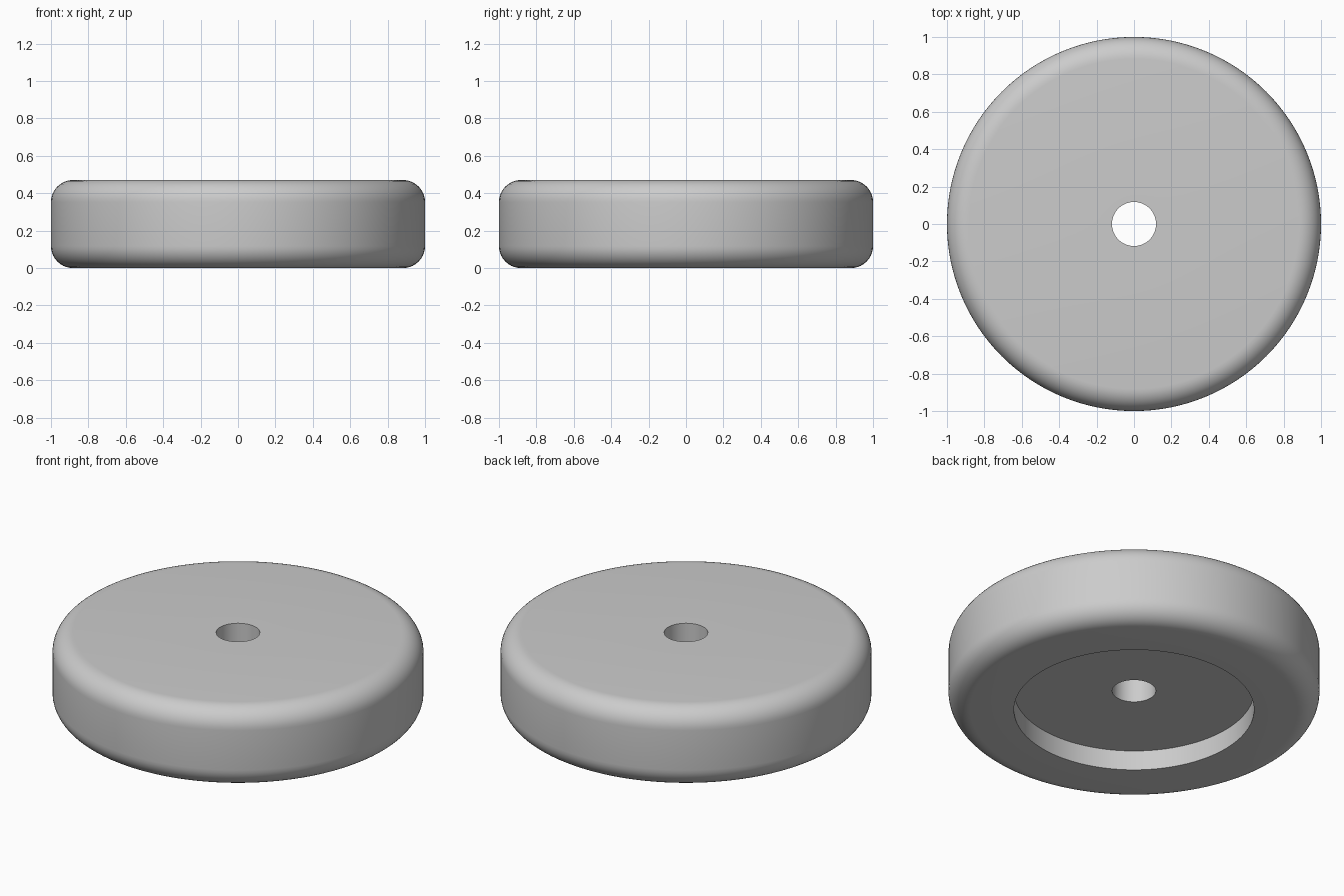
import bpy
import bmesh
from math import cos, sin, pi, radians

cube = bpy.data.objects.get("Cube")
if cube:
    bpy.data.objects.remove(cube, do_unlink=True)

# Main dimensions
UNIT = 1 / 17
RADIUS, HEIGHT = 1.0, 8 * UNIT
HOLE = FILLET = DEPTH = 2 * UNIT
RECESS = 11 * UNIT
SIDES, STEPS = 128, 10

grey = bpy.data.materials.new("light_grey")
grey.use_nodes = True
colour = (0.6, 0.6, 0.6, 1)
grey.diffuse_color = colour
grey.node_tree.nodes["Principled BSDF"].inputs["Base Color"].default_value = colour


def rounded_corner(z, start):
    """Quarter-circle of profile points on the outer rim."""
    angles = [start + pi / 2 * i / STEPS for i in range(STEPS + 1)]
    return [(RADIUS - FILLET + FILLET * cos(a), z + FILLET * sin(a)) for a in angles]


# Closed cross-section: recess underneath, rounded rim, through hole
profile = [(HOLE, DEPTH), (RECESS, DEPTH), (RECESS, 0)]
profile += rounded_corner(FILLET, -pi / 2)
profile += rounded_corner(HEIGHT - FILLET, 0)
profile += [(HOLE, HEIGHT)]

# Turn the cross-section into rings joined by quads
bm = bmesh.new()
rings = []
for s in range(SIDES):
    a = 2 * pi * s / SIDES
    rings.append([bm.verts.new((r * cos(a), r * sin(a), z)) for r, z in profile])
for s, ring in enumerate(rings):
    following = rings[(s + 1) % SIDES]
    for i in range(len(profile)):
        j = (i + 1) % len(profile)
        bm.faces.new((ring[i], following[i], following[j], ring[j]))
bmesh.ops.recalc_face_normals(bm, faces=bm.faces)

mesh = bpy.data.meshes.new("round_foot")
bm.to_mesh(mesh)
bm.free()
mesh.materials.append(grey)
foot = bpy.data.objects.new("round_foot", mesh)
bpy.context.collection.objects.link(foot)

# Smooth the rounded surfaces and keep the recess and hole edges sharp
bpy.ops.object.select_all(action="DESELECT")
foot.select_set(True)
bpy.context.view_layer.objects.active = foot
bpy.ops.object.shade_smooth_by_angle(angle=radians(30))
